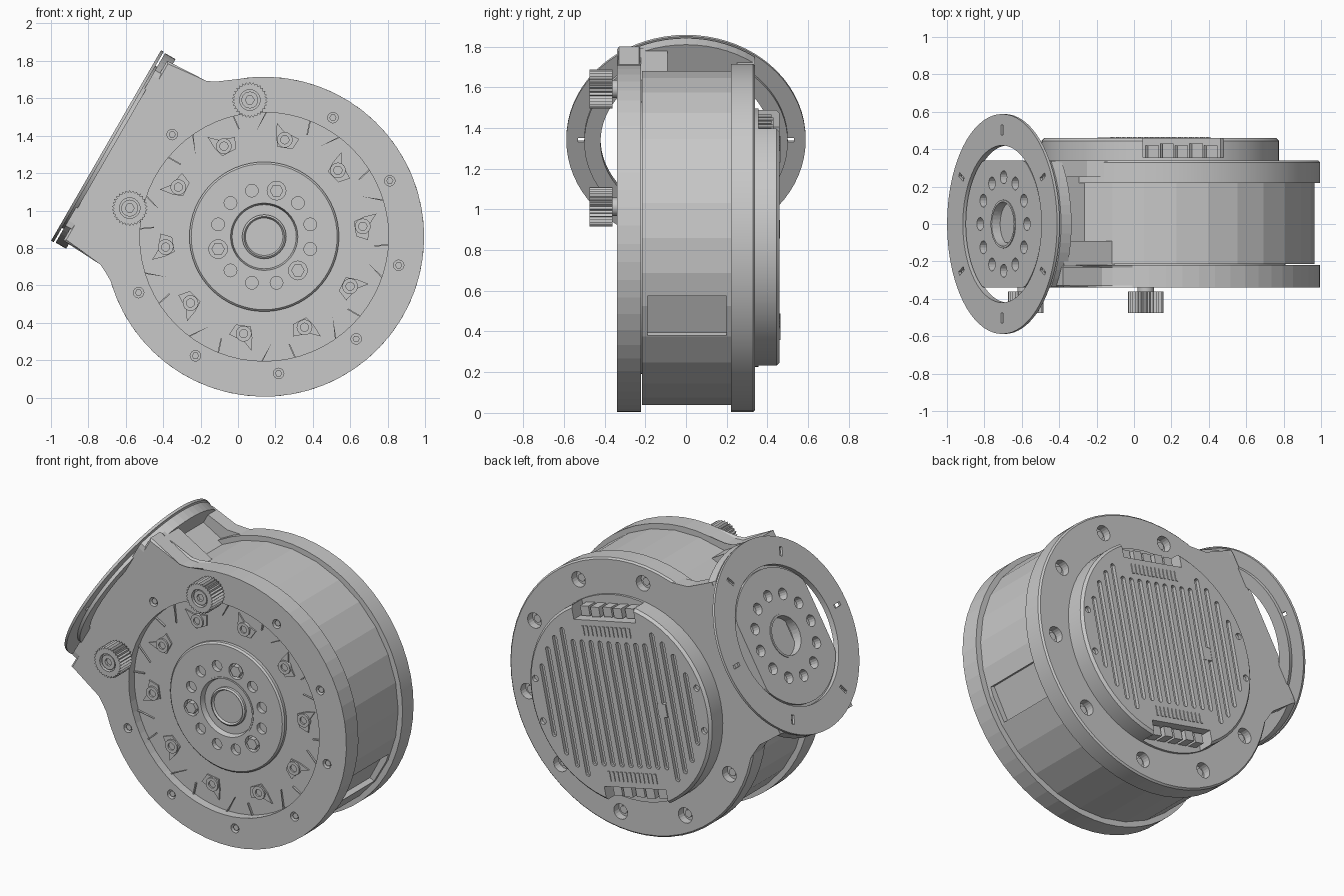
import bpy, bmesh
from math import sin, cos, pi, radians, sqrt
from mathutils import Matrix, Vector

old = bpy.data.objects.get("Cube")
if old:
    bpy.data.objects.remove(old, do_unlink=True)

grey = bpy.data.materials.new("machined grey")
grey.use_nodes = True
grey.diffuse_color = (0.58, 0.58, 0.58, 1)
grey.node_tree.nodes["Principled BSDF"].inputs["Base Color"].default_value = grey.diffuse_color

# Frames: drum axis (local z points to the front), tilted cover, side mount (local z points outward)
AXIS = Matrix(((1, 0, 0, 0.14), (0, 0, -1, 0), (0, 1, 0, 0.86), (0, 0, 0, 1)))
COVER = AXIS @ Matrix.Rotation(radians(-12), 4, "Z")
ARM = AXIS @ Matrix.Rotation(radians(150), 4, "Z")
T, D = Vector((0.5, 0, sqrt(0.75))), Vector((-sqrt(0.75), 0, 0.5))
MOUNT = Matrix.Translation((0.14, 0, 0.86)) @ Matrix((T, (0, 1, 0), D)).transposed().to_4x4()


def polar(r, deg):
    return r * cos(radians(deg)), r * sin(radians(deg))


def circle(r, n=24, c=(0, 0)):
    return [(c[0] + r * cos(2 * pi * i / n), c[1] + r * sin(2 * pi * i / n)) for i in range(n)]


def rect(x0, x1, y0, y1):
    return [(x0, y0), (x1, y0), (x1, y1), (x0, y1)]


def capsule(x, y0, y1, r):
    arc = [polar(r, a) for a in range(0, 181, 36)]
    return [(x + a, y1 + b) for a, b in arc] + [(x - a, y0 - b) for a, b in arc]


def add_prism(bm, pts, z0, z1, bevel=0.0):
    lo = [bm.verts.new((x, y, z0)) for x, y in pts]
    hi = [bm.verts.new((x, y, z1)) for x, y in pts]
    faces = [bm.faces.new(lo[::-1]), bm.faces.new(hi)]
    for i in range(len(pts)):
        j = (i + 1) % len(pts)
        faces.append(bm.faces.new((lo[i], lo[j], hi[j], hi[i])))
    if bevel:
        edges = list(set(faces[0].edges) | set(faces[1].edges))
        bmesh.ops.bevel(bm, geom=edges, offset=bevel, segments=1, affect="EDGES")


def finish(name, bm, frame, smooth=None):
    bmesh.ops.recalc_face_normals(bm, faces=bm.faces)
    me = bpy.data.meshes.new(name)
    bm.to_mesh(me)
    bm.free()
    me.transform(frame)
    me.materials.append(grey)
    ob = bpy.data.objects.new(name, me)
    bpy.context.collection.objects.link(ob)
    if smooth:
        bpy.ops.object.select_all(action="DESELECT")
        ob.select_set(True)
        bpy.context.view_layer.objects.active = ob
        bpy.ops.object.shade_smooth_by_angle(angle=radians(smooth))
    return ob


def prisms(name, frame, shapes, bevel=0.0):
    bm = bmesh.new()
    for pts, z0, z1 in shapes:
        add_prism(bm, pts, z0, z1, bevel)
    return finish(name, bm, frame)


def lathe(name, frame, profile, n=48, ring=False, smooth=30):
    """Spin (radius, height) points; ring closes the profile on itself."""
    bm = bmesh.new()
    rows = [[bm.verts.new((*polar(r, 360 * i / n), z)) for i in range(n)] for r, z in profile]
    for k in range(len(rows) if ring else len(rows) - 1):
        a, b = rows[k], rows[(k + 1) % len(rows)]
        for i in range(n):
            j = (i + 1) % n
            bm.faces.new((a[i], a[j], b[j], b[i]))
    bmesh.ops.remove_doubles(bm, verts=bm.verts, dist=1e-5)
    return finish(name, bm, frame, smooth)


def cut(ob, frame, shapes):
    tool = prisms("cutter", frame, shapes)
    tool.hide_render = True
    mod = ob.modifiers.new("cut", "BOOLEAN")
    mod.operation, mod.solver, mod.object = "DIFFERENCE", "EXACT", tool
    bpy.context.view_layer.update()
    me = bpy.data.meshes.new_from_object(ob.evaluated_get(bpy.context.evaluated_depsgraph_get()))
    ob.modifiers.clear()
    ob.data = me
    bpy.data.objects.remove(tool, do_unlink=True)


flange_angles = [24 + 36 * k for k in range(10)]
knob_angles = (96, 168)
screw_angles = [a for a in flange_angles if a not in knob_angles]

# Drum with a shallow groove in its wall
drum = lathe("drum", AXIS, [(0, -0.23), (0.825, -0.23), (0.825, 0.215), (0, 0.215)], 30, smooth=5)
cut(drum, AXIS @ Matrix.Rotation(radians(-28), 4, "Z"), [(rect(0.785, 0.9, -0.11, 0.11), -0.2, 0.19)])

# Front flange: a round plate that widens into the side arm
arm_side = [(0.63, 0.58), (0.68, 0.555), (0.92, 0.555)]
outline = [polar(0.855, a) for a in range(46, 315, 6)]
outline += [(x, -y) for x, y in arm_side] + arm_side[::-1]
front = prisms("front_flange", ARM, [(outline, 0.22, 0.34)], 0.012)
cut(front, AXIS, [(circle(0.665, 64), 0.1, 0.5)]
    + [(circle(0.028, 16, polar(0.735, a)), 0.30, 0.5) for a in screw_angles])
prisms("front_flange_screws", AXIS, [(circle(0.019, 6, polar(0.735, a)), 0.29, 0.33) for a in screw_angles])

# Recessed front floor, hub and centre boss
lathe("front_floor", AXIS, [(0, 0.2), (0.67, 0.2), (0.67, 0.285), (0, 0.285)], 64)
hub = lathe("front_hub", AXIS, [(0, 0.25), (0.4, 0.25), (0.4, 0.305), (0.39, 0.315), (0, 0.315)], 64)
hub_angles = [15 + 30 * k for k in range(12)]
big_angles = (75, 195, 315)
cut(hub, AXIS, [(circle(0.19, 40), 0.27, 0.5)]
    + [(circle(0.05 if a in big_angles else 0.034, 16, polar(0.255, a)), 0.275, 0.5) for a in hub_angles])
prisms("hub_bolts", AXIS, [(circle(0.036, 6, polar(0.255, a)), 0.26, 0.32) for a in big_angles])
lathe("hub_boss_rim", AXIS, [(0.19, 0.26), (0.19, 0.318), (0.18, 0.318), (0.165, 0.26)], 40, True)
lathe("centre_boss", AXIS, [(0, 0.26), (0.118, 0.26), (0.118, 0.3), (0.108, 0.308), (0.1, 0.295), (0, 0.295)], 40)

# Clips, washers and ribs around the front floor
for k in range(10):
    turn = AXIS @ Matrix.Rotation(radians(6 + 36 * k), 4, "Z")
    clip = [(0.49, -0.05), (0.55, -0.075), (0.57, 0.01), (0.61, 0.06), (0.54, 0.05), (0.485, 0.03)]
    prisms("floor_clip", turn, [(clip, 0.28, 0.294)])
    lathe("floor_washer", turn @ Matrix.Translation((0.53, 0, 0)),
          [(0.042, 0.28), (0.042, 0.305), (0.022, 0.305), (0.022, 0.28)], 16, True)
    wedge = [(0.54, 0.16), (0.664, 0.12), (0.664, 0.128)]
    prisms("floor_rib", turn, [(wedge, 0.28, 0.297), (rect(0.58, 0.66, -0.115, -0.108), 0.28, 0.297)])

# Knurled knobs on the front flange
for a in knob_angles:
    x, y = polar(0.735, a)
    place = AXIS @ Matrix.Translation((x, y, 0))
    star = [polar(0.096 if i % 2 else 0.084, i * 6) for i in range(60)]
    knob = prisms("knob", place, [(star, 0.36, 0.475)])
    cut(knob, place, [(circle(0.055, 24), 0.45, 0.6)])
    lathe("knob_stem", place, [(0, 0.3), (0.045, 0.3), (0.045, 0.37), (0, 0.37)], 20)
    socket = lathe("knob_screw", place, [(0, 0.44), (0.045, 0.44), (0.045, 0.468), (0, 0.468)], 20)
    cut(socket, place, [(circle(0.024, 6), 0.45, 0.6)])

# Back flange with counterbored holes
back = lathe("back_flange", AXIS, [(0, -0.22), (0.855, -0.22), (0.855, -0.33), (0.845, -0.34), (0, -0.34)], 60)
cut(back, AXIS, [(circle(0.048, 20, polar(0.745, a)), -0.5, -0.29) for a in flange_angles])
prisms("back_flange_screws", AXIS, [(circle(0.024, 12, polar(0.745, a)), -0.31, -0.28) for a in flange_angles])

# Back cover with cooling slots and end notches
cover = lathe("back_cover", COVER, [(0, -0.33), (0.635, -0.33), (0.635, -0.445), (0.62, -0.46), (0, -0.46)], 64)
slots = []
for k in range(-8, 9):
    u = 0.064 * k
    reach = 0.37 if abs(k) < 5 else sqrt(0.56 ** 2 - u * u) - 0.02
    slots.append((capsule(u, -reach, reach, 0.015), -0.5, -0.438))
notches = [(rect(-0.22, 0.22, s * 0.6 - 0.09, s * 0.6 + 0.09), -0.5, -0.355) for s in (1, -1)]
screws = [(circle(0.02, 12, (sx * 0.575, sy * 0.13)), -0.5, -0.44) for sx in (1, -1) for sy in (1, -1)]
cut(cover, COVER, slots + notches + screws)
plugs = []
for s in (1, -1):
    for k in range(5):
        x = -0.16 + 0.08 * k
        plugs.append((rect(x - 0.03, x + 0.03, s * 0.55 - 0.03, s * 0.55 + 0.03), -0.42 - 0.01 * (k % 2), -0.35))
    plugs += [(rect(-0.17 + 0.03 * k, -0.155 + 0.03 * k, s * 0.445 - 0.03, s * 0.445 + 0.03), -0.465, -0.45)
              for k in range(12)]
prisms("connector_pins", COVER, plugs)
prisms("cover_mark", COVER, [(rect(-0.33, -0.27, -0.06, 0.02), -0.463, -0.43)])

# Side arm joining the drum to the mount
prisms("arm_front_wall", ARM, [(rect(0.6, 0.91, -0.55, 0.55), 0.09, 0.225)])
prisms("arm_core", ARM, [(rect(0.5, 0.92, -0.42, 0.42), -0.3, 0.1)])
prisms("arm_back_wall", ARM, [([(0.55, -0.6), (0.74, -0.5), (0.92, -0.48), (0.92, 0.48), (0.74, 0.5), (0.55, 0.6)],
                               -0.34, -0.25)])

# Mount end plate and raised pad, round but trimmed flat front and back
bolt_circle = [(circle(0.035, 16, polar(0.25, 30 * k)), 0.9, 1.1) for k in range(12)]
bore = [(circle(0.118, 32), 0.8, 1.1)]


def trimmed(r):
    return [(x, max(-0.34, min(0.34, y))) for x, y in circle(r, 72)]


def clean(pts):
    """Drop points that lie along the flat trims, keeping their ends."""
    n = len(pts)
    return [p for i, p in enumerate(pts) if not (pts[i - 1][1] == p[1] == pts[(i + 1) % n][1])]


plate = prisms("mount_plate", MOUNT, [(clean(trimmed(0.585)), 0.885, 0.95)])
pad = prisms("mount_pad", MOUNT, [(clean(trimmed(0.405)), 0.945, 0.967)])
for part in (plate, pad):
    cut(part, MOUNT, bolt_circle + bore)
lathe("mount_bore_lip", MOUNT, [(0.118, 0.9), (0.118, 0.972), (0.13, 0.972), (0.13, 0.9)], 32, True)

# Thin outer ring with six radial slots
ring = lathe("mount_ring", MOUNT, [(0.42, 0.96), (0.588, 0.96), (0.588, 0.976), (0.42, 0.976)], 72, True)
for k in range(6):
    cut(ring, MOUNT @ Matrix.Rotation(radians(30 + 60 * k), 4, "Z"), [(rect(0.475, 0.53, -0.011, 0.011), 0.9, 1.1)])
lathe("ring_spacer", MOUNT, [(0.42, 0.94), (0.5, 0.94), (0.5, 0.962), (0.42, 0.962)], 72, True)
